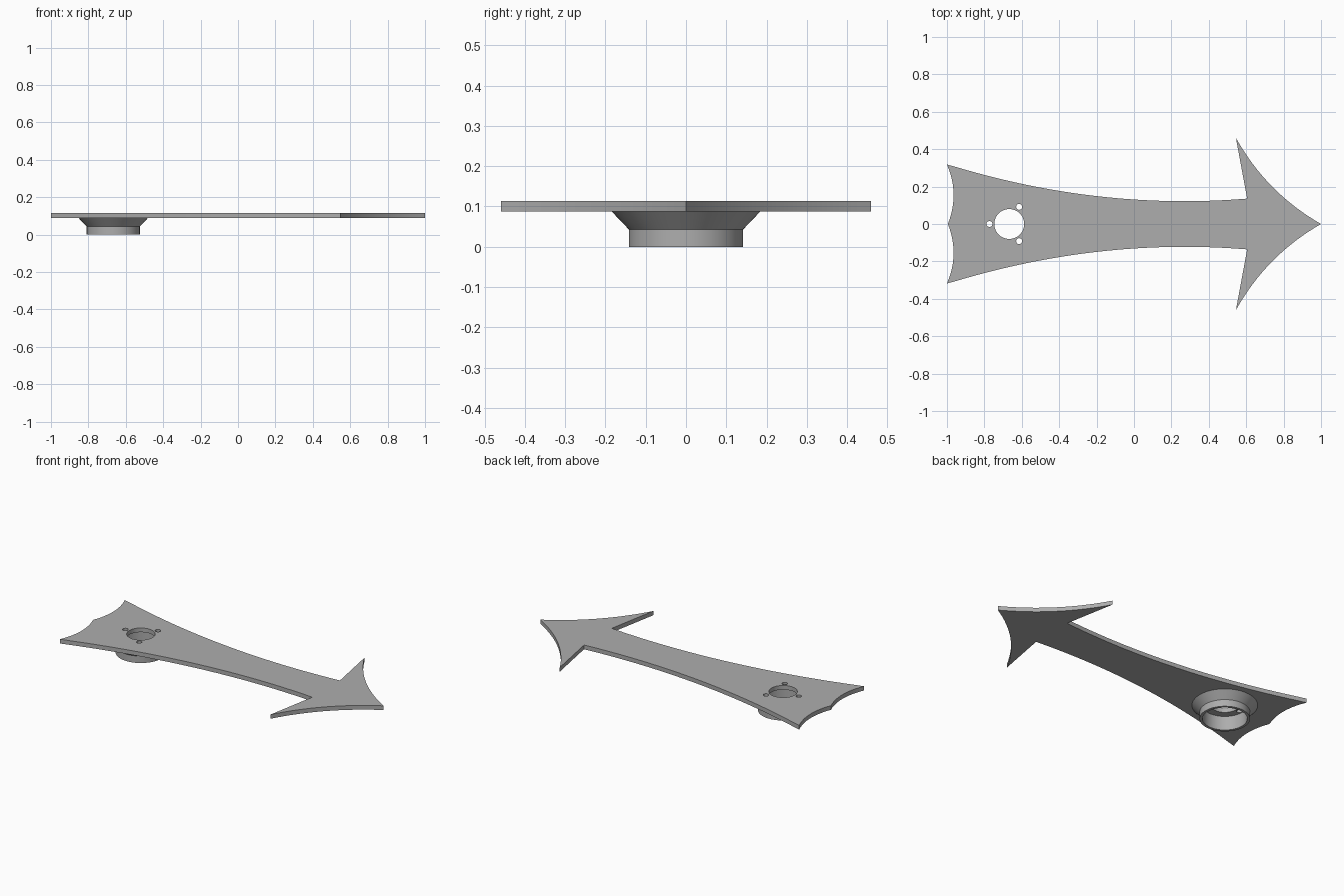
import bpy, bmesh
from math import cos, sin, pi, radians
from mathutils import Vector

cube = bpy.data.objects.get("Cube")
if cube:
    bpy.data.objects.remove(cube, do_unlink=True)

# Single grey material
GREY = (0.42, 0.42, 0.42, 1.0)
grey = bpy.data.materials.new("plain grey")
grey.use_nodes = True
grey.diffuse_color = GREY
grey.node_tree.nodes["Principled BSDF"].inputs["Base Color"].default_value = GREY

HUB_X = -0.667            # centre of the hub
PLATE_Z, PLATE_TOP = 0.088, 0.114


def bow(a, b, sag, n=16):
    """Shallow arc from a up to (not including) b, bulging left of travel by sag."""
    a, b = Vector(a), Vector(b)
    d = b - a
    side = Vector((-d.y, d.x)).normalized()
    return [a + d * (i / n) + side * sag * 4 * (i / n) * (1 - i / n) for i in range(n)]


def ring(x, y, r, n):
    return [Vector((x + r * cos(2 * pi * i / n), y + r * sin(2 * pi * i / n)))
            for i in range(n)]


def finish(name, bm):
    bmesh.ops.remove_doubles(bm, verts=bm.verts, dist=0.0002)
    bmesh.ops.recalc_face_normals(bm, faces=bm.faces)
    mesh = bpy.data.meshes.new(name)
    bm.to_mesh(mesh)
    bm.free()
    mesh.materials.append(grey)
    obj = bpy.data.objects.new(name, mesh)
    bpy.context.collection.objects.link(obj)
    bpy.ops.object.select_all(action='DESELECT')
    bpy.context.view_layer.objects.active = obj
    obj.select_set(True)
    bpy.ops.object.shade_smooth_by_angle(angle=radians(30))
    return obj


# Arrow outline: back half from tip to tail, then mirrored for the front half
tip, barb, tail, mid = (1, 0), (0.545, 0.46), (-1, 0.318), (-0.995, 0)
half = bow(tip, barb, 0.045)
half.append(Vector(barb))
for i in range(32):       # waisted shaft edge, narrowest at x = 0.27
    x = 0.605 - 1.605 * i / 32
    half.append(Vector((x, 0.122 + 0.1225 * (x - 0.27) ** 2)))
half += bow(tail, mid, 0.033, 12)
outline = half + [Vector(mid)] + [Vector((p.x, -p.y)) for p in reversed(half[1:])]

# Plate with one shaft hole and three screw holes
loops = [outline, ring(HUB_X, 0, 0.08, 48)]
for k in range(3):
    a = pi / 3 + k * 2 * pi / 3
    loops.append(ring(HUB_X + 0.106 * cos(a), 0.106 * sin(a), 0.016, 20))
curve = bpy.data.curves.new("plate_profile", 'CURVE')
curve.dimensions = '2D'
curve.fill_mode = 'BOTH'
curve.extrude = (PLATE_TOP - PLATE_Z) / 2
for pts in loops:
    s = curve.splines.new('POLY')
    s.points.add(len(pts) - 1)
    for p, q in zip(s.points, pts):
        p.co = (q.x, q.y, 0, 1)
    s.use_cyclic_u = True
helper = bpy.data.objects.new("plate_profile", curve)
bpy.context.collection.objects.link(helper)
bpy.context.view_layer.update()
filled = bpy.data.meshes.new_from_object(
    helper.evaluated_get(bpy.context.evaluated_depsgraph_get()))
bm = bmesh.new()
bm.from_mesh(filled)
bmesh.ops.translate(bm, verts=bm.verts, vec=(0, 0, (PLATE_Z + PLATE_TOP) / 2))
bpy.data.objects.remove(helper, do_unlink=True)
bpy.data.meshes.remove(filled)
finish("arrow_plate", bm)

# Hollow hub: flared collar on a short straight tube, open underneath
profile = [(0.126, PLATE_Z), (0.126, 0), (0.142, 0), (0.142, 0.043), (0.185, PLATE_Z)]
bm = bmesh.new()
verts = [bm.verts.new((r, 0, z)) for r, z in profile]
edges = [bm.edges.new(pair) for pair in zip(verts, verts[1:])]
bmesh.ops.spin(bm, geom=verts + edges, cent=(0, 0, 0), axis=(0, 0, 1),
               angle=2 * pi, steps=64, use_merge=True)
bmesh.ops.translate(bm, verts=bm.verts, vec=(HUB_X, 0, 0))
finish("hub_collar", bm)
